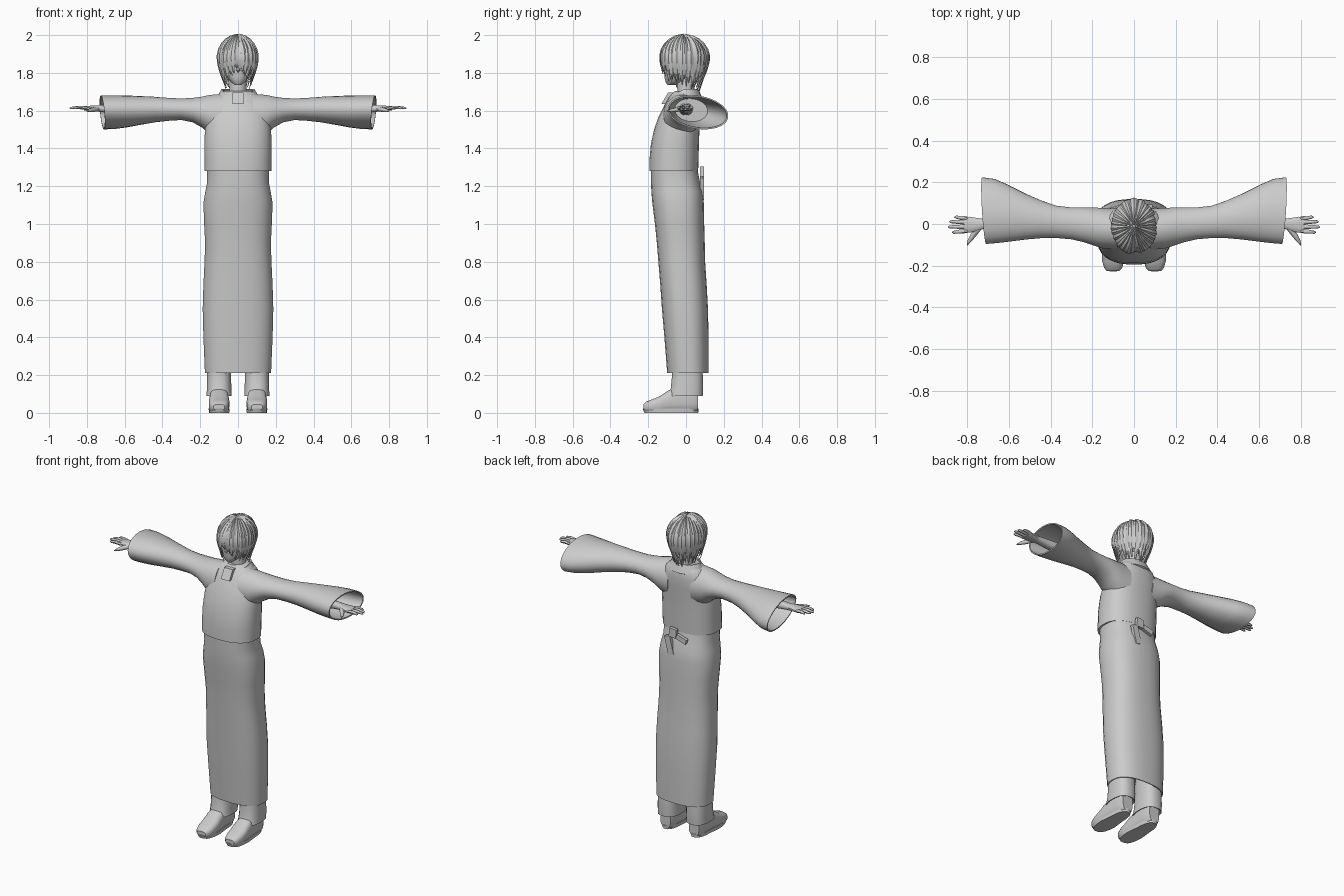
import bpy, bmesh, math, random
from mathutils import Vector

if "Cube" in bpy.data.objects:
    bpy.data.objects.remove(bpy.data.objects["Cube"])

random.seed(4)
clay = bpy.data.materials.new("plain_grey")
clay.diffuse_color = (0.6, 0.6, 0.6, 1)
clay.use_nodes = True
clay.node_tree.nodes["Principled BSDF"].inputs["Base Color"].default_value = clay.diffuse_color


def finish(name, bm, angle=40):
    bmesh.ops.recalc_face_normals(bm, faces=bm.faces)
    me = bpy.data.meshes.new(name)
    bm.to_mesh(me)
    bm.free()
    me.materials.append(clay)
    ob = bpy.data.objects.new(name, me)
    bpy.context.collection.objects.link(ob)
    bpy.ops.object.select_all(action='DESELECT')
    ob.select_set(True)
    bpy.context.view_layer.objects.active = ob
    bpy.ops.object.shade_smooth_by_angle(angle=math.radians(angle))
    return ob


def skin(bm, rings, cap=True):
    """Join equal rings of points with quads and close both ends."""
    vs = [[bm.verts.new(p) for p in r] for r in rings]
    n = len(vs[0])
    for r0, r1 in zip(vs, vs[1:]):
        for i in range(n):
            bm.faces.new((r0[i], r0[(i + 1) % n], r1[(i + 1) % n], r1[i]))
    if cap:
        bm.faces.new(vs[0])
        bm.faces.new(vs[-1])


def loft(name, axis, rings, n=24, power=2.0, warp=None, side=1, angle=40):
    """Rings are (position, a_min, a_max, b_min, b_max) along an axis."""
    out = []
    for pos, a0, a1, b0, b1 in rings:
        ring = []
        for i in range(n):
            t = math.tau * (i + 0.5) / n
            c, s = math.cos(t), math.sin(t)
            a = (a0 + a1) / 2 + (a1 - a0) / 2 * math.copysign(abs(c) ** (2 / power), c)
            b = (b0 + b1) / 2 + (b1 - b0) / 2 * math.copysign(abs(s) ** (2 / power), s)
            p = {'x': (pos, a, b), 'y': (a, pos, b), 'z': (a, b, pos)}[axis]
            p = warp(*p) if warp else p
            ring.append(Vector((p[0] * side, p[1], p[2])))
        out.append(ring)
    bm = bmesh.new()
    skin(bm, out)
    return finish(name, bm, angle)


def sym(rows):
    """Rows (z, half width, y_min, y_max) to loft rings."""
    return [(z, -w, w, y0, y1) for z, w, y0, y1 in rows]


def tube(bm, pts, radii, n=6):
    """Tapered tube along a list of points."""
    pts = [Vector(p) for p in pts]
    rings = []
    for i, (p, r) in enumerate(zip(pts, radii)):
        d = (pts[min(i + 1, len(pts) - 1)] - pts[max(i - 1, 0)]).normalized()
        u = d.cross(Vector((0, 0, 1))).normalized()
        v = u.cross(d)
        rings.append([p + r * (u * math.cos(math.tau * k / n) + v * math.sin(math.tau * k / n))
                      for k in range(n)])
    skin(bm, rings)


# Tunic body
loft("tunic_body", 'z', sym([
    (1.284, .168, -.18, .055), (1.28, .178, -.195, .065), (1.34, .178, -.194, .067),
    (1.42, .179, -.187, .069), (1.50, .176, -.17, .072), (1.57, .168, -.145, .078),
    (1.63, .152, -.115, .08), (1.67, .125, -.092, .076), (1.69, .10, -.075, .068),
    (1.705, .075, -.06, .055)]), 28, 2.4)

# Long skirt with a hollow hem
loft("skirt", 'z', sym([
    (1.285, .164, -.187, .062), (1.22, .164, -.186, .075), (1.17, .174, -.184, .09),
    (1.11, .184, -.179, .095), (1.0, .18, -.165, .097), (.9, .175, -.155, .1),
    (.8, .178, -.147, .102), (.68, .184, -.137, .11), (.55, .188, -.128, .117),
    (.4, .184, -.115, .12), (.21, .176, -.1, .12),
    (.212, .168, -.092, .112), (.34, .17, -.1, .11)]), 28, 2.5)

# Back sash ends: flat folded plates
for nm, x, z, w, h, tilt in (("sash_knot", .03, 1.275, .035, .04, .1),
                             ("sash_tail", .055, 1.19, .028, .085, -.25),
                             ("sash_loop", -.03, 1.25, .05, .022, .3)):
    bm = bmesh.new()
    bmesh.ops.create_cube(bm, size=1)
    for v in bm.verts:
        a, b = v.co.x * w * 1.4, v.co.z * h * 1.4
        v.co = (x + a * math.cos(tilt) - b * math.sin(tilt), .084 + v.co.y * .02,
                z + a * math.sin(tilt) + b * math.cos(tilt))
    finish(nm, bm)

# Open collar: a flared band with a gap at the front
bm = bmesh.new()
band = []
for i in range(21):
    t = -math.pi / 2 + .38 + (math.tau - .76) * i / 20
    c, s = math.cos(t), math.sin(t)
    drop = .03 * max(0, -s)
    band.append([bm.verts.new((c * r, s * r * k - .005, z - drop)) for r, k, z in
                 ((.118, .78, 1.665), (.088, .80, 1.715), (.078, .80, 1.71), (.1, .75, 1.655))])
for p, q in zip(band, band[1:]):
    for k in range(4):
        bm.faces.new((p[k], p[(k + 1) % 4], q[(k + 1) % 4], q[k]))
bm.faces.new(band[0])
bm.faces.new(band[-1])
finish("collar", bm)

# Placket below the collar gap
bm = bmesh.new()
bmesh.ops.create_cube(bm, size=1)
for v in bm.verts:
    v.co = (v.co.x * .06, -.098 - v.co.z * -.035 + v.co.y * .03, 1.665 + v.co.z * .06)
finish("placket", bm)


def sleeve_warp(x, y, z):
    k = max(0, min(1, (x - .3) / .4))
    return (x + k * ((z - 1.59) * .12 + (y - .06) * .06), y, z - k * .12 * (y - .06))


for side, tag in ((1, "left"), (-1, "right")):
    # Wide sleeve, turned inward at the cuff
    loft(tag + "_sleeve", 'x', [
        (.08, -.125, .075, 1.45, 1.69), (.15, -.118, .077, 1.475, 1.684),
        (.19, -.105, .08, 1.51, 1.675), (.24, -.088, .08, 1.538, 1.668),
        (.30, -.074, .08, 1.55, 1.665), (.37, -.068, .088, 1.545, 1.667),
        (.44, -.068, .112, 1.537, 1.672), (.52, -.075, .148, 1.524, 1.676),
        (.60, -.085, .19, 1.511, 1.679), (.66, -.092, .217, 1.505, 1.68),
        (.718, -.097, .225, 1.503, 1.68), (.718, -.089, .217, 1.511, 1.672),
        (.60, -.077, .182, 1.519, 1.671), (.48, -.06, .115, 1.54, 1.662)],
        24, 2.0, sleeve_warp, side)
    # Forearm and palm
    loft(tag + "_forearm_and_palm", 'x', [
        (.47, -.035, .035, 1.575, 1.64), (.66, -.026, .028, 1.585, 1.634),
        (.72, -.024, .026, 1.592, 1.630), (.755, -.036, .03, 1.596, 1.628),
        (.79, -.043, .036, 1.598, 1.626), (.815, -.042, .034, 1.602, 1.624)],
        12, 2.4, None, side)
    # Fingers and thumb
    bm = bmesh.new()
    for y0, y1, end in ((-.033, -.04, .873), (-.013, -.014, .892),
                        (.008, .011, .886), (.026, .033, .862)):
        tube(bm, [(side * .80, y0, 1.613), (side * (.8 + end) / 2, (y0 + y1) / 2, 1.617),
                  (side * (end - .008), y1, 1.614), (side * end, y1, 1.613)],
             (.0105, .0095, .007, .002))
    tube(bm, [(side * .745, -.02, 1.61), (side * .772, -.055, 1.604),
              (side * .79, -.082, 1.60), (side * .80, -.102, 1.598)],
         (.014, .013, .009, .002))
    finish(tag + "_fingers", bm, 60)
    # Trouser leg
    loft(tag + "_trouser_leg", 'z', [
        (.33, .038, .162, -.07, .085), (.2, .036, .165, -.075, .09),
        (.13, .034, .166, -.082, .092), (.09, .033, .167, -.095, .09),
        (.094, .042, .158, -.085, .082), (.13, .046, .154, -.07, .075)],
        16, 2.6, None, side)

    # Shoe upper and sole
    def flat(x, y, z):
        return x, y, max(z, .004)
    loft(tag + "_shoe", 'y', [
        (y, .1 - w, .1 + w, z0, z1) for y, w, z0, z1 in
        ((-.226, .03, .015, .045), (-.212, .043, .004, .06), (-.18, .053, 0, .072),
         (-.14, .055, 0, .088), (-.10, .053, 0, .115), (-.06, .05, 0, .135),
         (0, .047, 0, .145), (.045, .045, 0, .14), (.064, .036, .01, .125))],
        16, 3.0, flat, side)
    loft(tag + "_sole", 'z', [
        (0, .046, .154, -.222, .066), (.022, .044, .156, -.23, .068)],
        20, 2.8, lambda x, y, z: (.1 + (x - .1) * (1 - .15 * (y > -.06)), y, z), side)

# Neck and face
loft("neck", 'z', sym([(1.62, .055, -.05, .05), (1.69, .046, -.046, .045),
                       (1.78, .044, -.05, .045)]), 16)
loft("head", 'z', sym([
    (1.736, .016, -.098, -.06), (1.75, .036, -.108, -.02), (1.775, .058, -.114, .03),
    (1.81, .074, -.116, .07), (1.85, .083, -.118, .09), (1.90, .086, -.115, .095),
    (1.95, .072, -.09, .08), (1.98, .035, -.045, .04)]), 24, 2.2)
bm = bmesh.new()
tube(bm, [(0, -.108, 1.845), (0, -.12, 1.812), (0, -.114, 1.803)], (.004, .01, .004))
finish("nose", bm)

# Hair cap, open over the face
bm = bmesh.new()
bmesh.ops.create_uvsphere(bm, u_segments=24, v_segments=16, radius=1)
for v in bm.verts:
    v.co = (v.co.x * .104, v.co.y * .122 - .008, v.co.z * .113 + 1.88)
    if v.co.z < 1.86:
        v.co.x *= .95
gone = [f for f in bm.faces if (lambda c: c.y < -.05 and c.z < 1.9)(f.calc_center_median())]
bmesh.ops.delete(bm, geom=gone, context='FACES')
finish("hair_cap", bm)


def lock(bm, az, size, width, z_end):
    """Flat pointed lock that runs from the crown over the head and down."""
    front = max(0, -math.sin(az))
    pull = .36 - .22 * front
    rings, steps = [], 11
    drop = 1.878 - z_end
    for i in range(steps + 1):
        t = i / steps
        if t < .5:
            phi = .06 + (math.pi / 2 - .06) * t / .5
            r, z = math.sin(phi), 1.878 + .117 * size * math.cos(phi)
        else:
            k = (t - .5) / .5
            r, z = 1 - pull * k ** 1.6, 1.878 - drop * k
        a = az + .12 * math.sin(3 * t) * (1 if math.cos(az) > 0 else -1) * front
        out = Vector((math.cos(a), math.sin(a), 0))
        tan = Vector((-math.sin(a), math.cos(a), 0))
        p = Vector((out.x * .106 * size * r, out.y * .13 * size * r - .01, z))
        w = width * (.15 + .85 * min(1, r)) * (1 if t < .6 else 1.02 - ((t - .6) / .4) ** 1.5)
        n = (out * r + Vector((0, 0, max(0, 1 - r)))).normalized() * .009 * (1.05 - t * .8)
        rings.append([p + tan * w, p + n, p - tan * w, p - n])
    skin(bm, rings)


# Layered locks: shorter in front, longest at the nape
for name, count, size, width, extra in (("hair_outer_locks", 30, 1.0, .0165, 0),
                                        ("hair_inner_locks", 22, .94, .02, -.02)):
    bm = bmesh.new()
    for i in range(count):
        az = math.tau * (i + random.uniform(.3, .7)) / count
        s = math.sin(az)
        z_end = 1.75 - .03 * max(0, s) + .06 * max(0, -s) ** 3
        lock(bm, az, size * random.uniform(.97, 1.03), width,
             z_end + extra + random.uniform(-.015, .02))
    finish(name, bm, 30)
